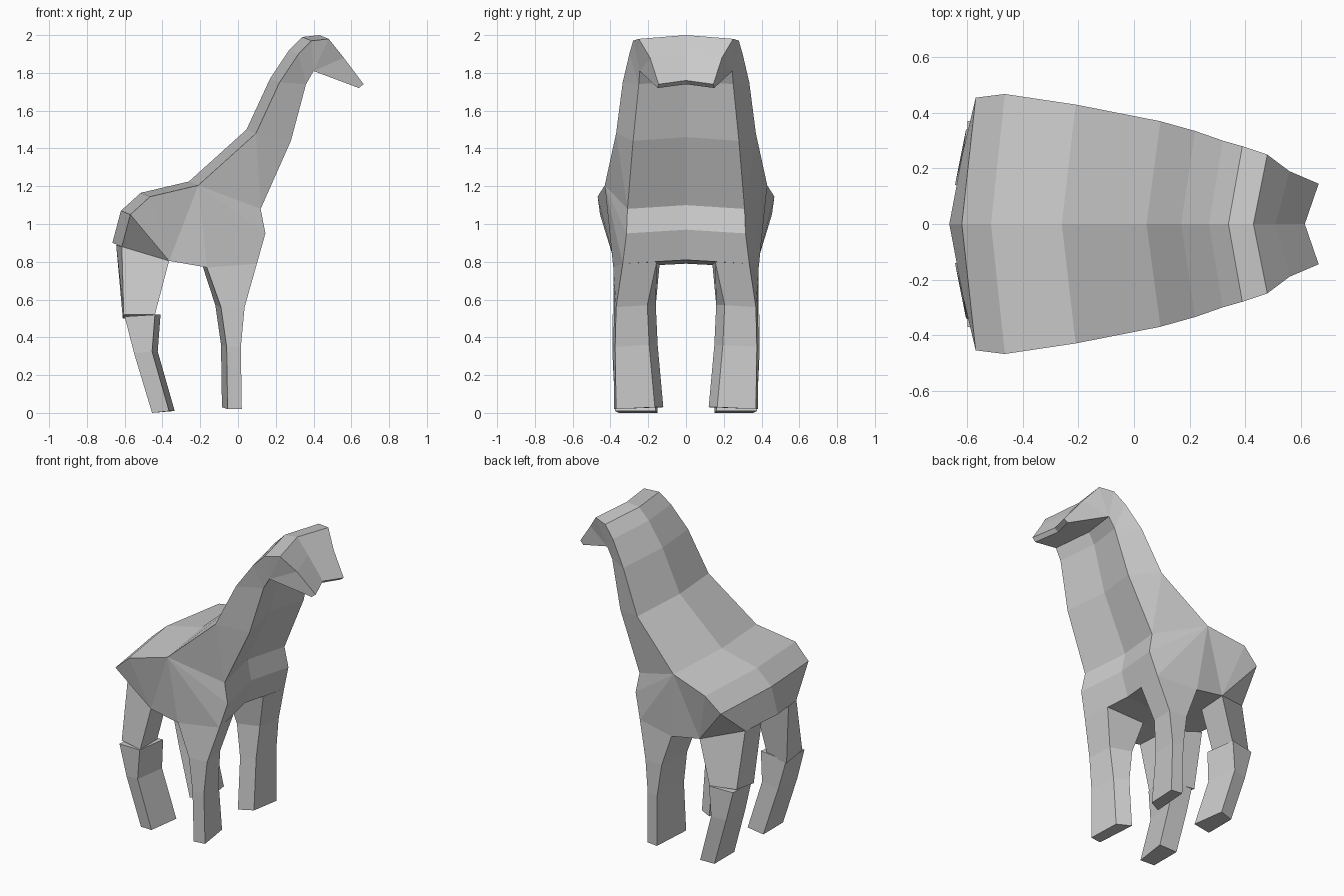
import bpy
import bmesh

if "Cube" in bpy.data.objects:
    bpy.data.objects.remove(bpy.data.objects["Cube"])


def loft(name, rings, closed):
    """Skin rings of points, cap both ends and mirror across y = 0."""
    bm = bmesh.new()
    rows = [[bm.verts.new(p) for p in ring] for ring in rings]
    n = len(rows[0])
    for a, b in zip(rows, rows[1:]):
        for i in range(n if closed else n - 1):
            j = (i + 1) % n
            bm.faces.new((a[i], a[j], b[j], b[i]))
    bm.faces.new(rows[0][::-1])
    bm.faces.new(rows[-1])
    bmesh.ops.remove_doubles(bm, verts=bm.verts[:], dist=0.0005)
    bmesh.ops.recalc_face_normals(bm, faces=bm.faces[:])
    mesh = bpy.data.meshes.new(name)
    bm.to_mesh(mesh)
    bm.free()
    obj = bpy.data.objects.new(name, mesh)
    bpy.context.collection.objects.link(obj)
    mirror = obj.modifiers.new("mirror", 'MIRROR')
    mirror.use_axis = (False, True, False)
    mirror.merge_threshold = 0.0005
    return obj


def centre(p):
    # The middle line sits slightly behind and above the side edges
    return (p[0] - 0.05, 0.0, p[2] + 0.02)


# Shared corners of the body underside
jaw = (0.40, 0.245, 1.81)
throat = (0.36, 0.25, 1.74)
neck_base = (0.28, 0.28, 1.44)
chest = (0.12, 0.31, 1.08)
breast = (0.145, 0.315, 0.95)
front_hip = (0.10, 0.335, 0.79)
belly_front = (-0.165, 0.385, 0.77)
belly_back = (-0.365, 0.38, 0.805)
rump = (-0.615, 0.265, 0.88)
withers = (-0.21, 0.43, 1.205)
shoulder = (0.095, 0.37, 1.48)

# Body, neck and head: top edge paired with bottom edge, nose to tail
stations = [
    ((0.665, 0.145, 1.74), (0.64, 0.15, 1.72)),
    ((0.56, 0.19, 1.88), jaw),
    ((0.48, 0.25, 1.98), jaw),
    ((0.39, 0.28, 1.97), jaw),
    ((0.32, 0.30, 1.90), throat),
    ((0.22, 0.335, 1.75), throat),
    (shoulder, neck_base),
    (shoulder, chest),
    (withers, chest),
    (withers, breast),
    (withers, front_hip),
    (withers, belly_front),
    (withers, belly_back),
    ((-0.465, 0.468, 1.145), belly_back),
    ((-0.57, 0.455, 1.05), belly_back),
    (rump, belly_back),
]
loft("body_neck_and_head", [(centre(t), t, b, centre(b)) for t, b in stations], False)

# Front legs: z, back x, front x, inner y, outer y
front = [(0.56, -0.09, 0.035, 0.16, 0.37),
         (0.35, -0.06, 0.015, 0.15, 0.375),
         (0.02, -0.055, 0.02, 0.12, 0.37)]
rings = [(belly_front, front_hip, (0.075, 0.155, 0.80), (-0.19, 0.14, 0.785))]
rings += [((xb, yo + 0.01, z), (xf, yo, z), (xf - 0.02, yi + 0.045, z + 0.01),
           (xb - 0.03, yi, z + 0.01)) for z, xb, xf, yi, yo in front]
loft("front_legs", rings, True)

# Hind thighs
loft("hind_thighs", [
    (rump, belly_back, (-0.39, 0.16, 0.815), (-0.645, 0.14, 0.89)),
    ((-0.605, 0.34, 0.52), (-0.44, 0.385, 0.52), (-0.45, 0.20, 0.50), (-0.61, 0.17, 0.50)),
], True)

# Hind shanks: z, back x, front x, inner y, outer y
hind = [(0.52, -0.60, -0.44, 0.19, 0.39),
        (0.325, -0.55, -0.455, 0.18, 0.39),
        (0.01, -0.455, -0.365, 0.16, 0.375)]
loft("hind_shanks", [
    ((xb, yo - 0.02, z - 0.01), (xf, yo, z), (xf + 0.03, yi, z), (xb, yi - 0.01, z - 0.01))
    for z, xb, xf, yi, yo in hind], True)
